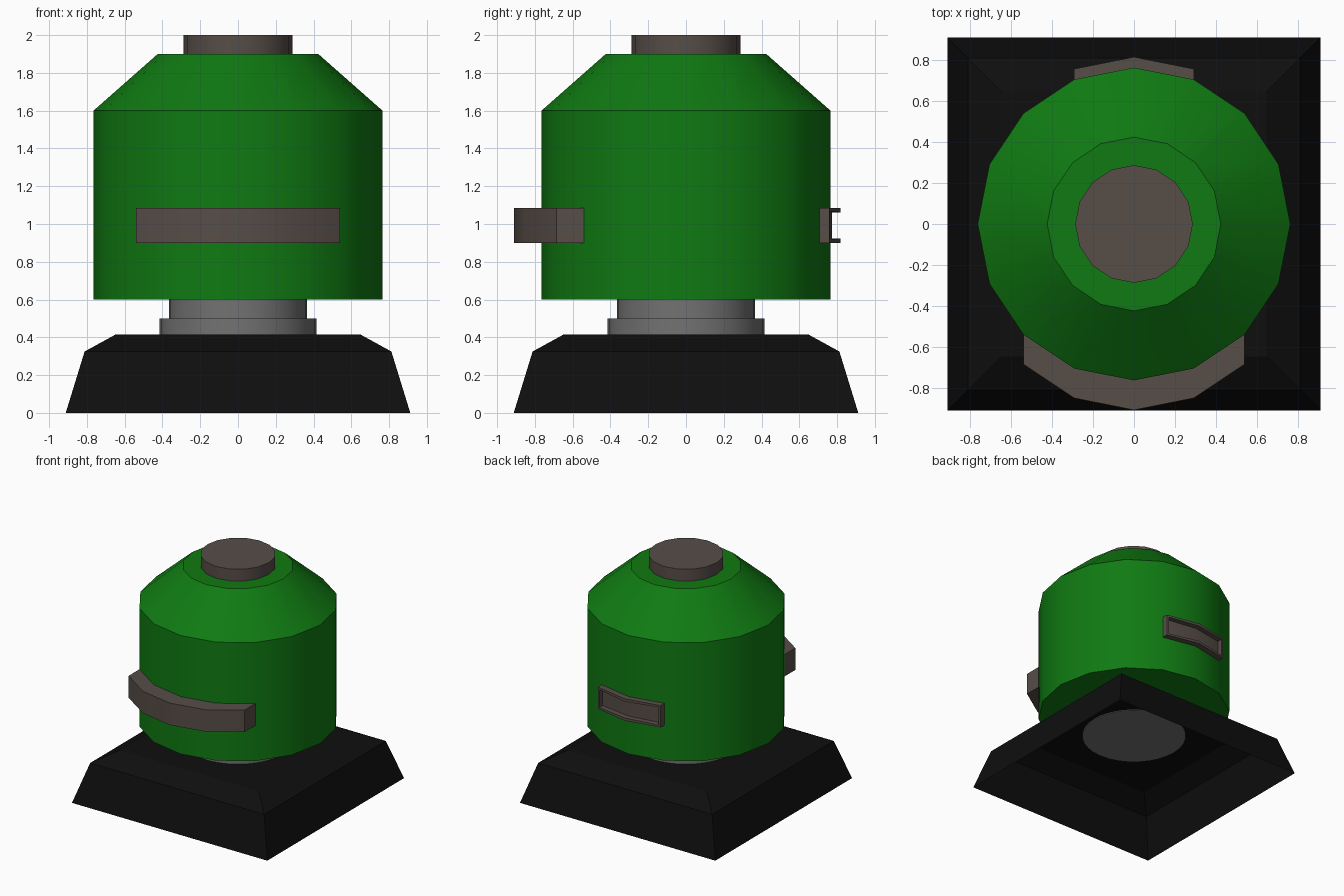
import bpy, bmesh, math
from mathutils import Vector

if "Cube" in bpy.data.objects:
    bpy.data.objects.remove(bpy.data.objects["Cube"])


def material(name, rgb):
    m = bpy.data.materials.new(name)
    m.diffuse_color = (*rgb, 1)
    m.use_nodes = True
    m.node_tree.nodes["Principled BSDF"].inputs["Base Color"].default_value = m.diffuse_color
    return m


GREEN = material("green", (0.005, 0.195, 0.006))
BROWN = material("brown", (0.095, 0.074, 0.064))
BLACK = material("black", (0.0045, 0.0045, 0.0045))
GREY = material("grey", (0.17, 0.17, 0.17))


def finish(bm, name, mat, smooth=True, normals=True):
    if normals:
        bmesh.ops.recalc_face_normals(bm, faces=bm.faces)
    me = bpy.data.meshes.new(name)
    bm.to_mesh(me)
    bm.free()
    me.materials.append(mat)
    ob = bpy.data.objects.new(name, me)
    bpy.context.collection.objects.link(ob)
    if smooth:
        bpy.ops.object.select_all(action='DESELECT')
        ob.select_set(True)
        bpy.context.view_layer.objects.active = ob
        bpy.ops.object.shade_smooth_by_angle(angle=math.radians(30))
    return ob


def stack(name, mat, profile, n, turn=0.0, bottom=True, smooth=True):
    """Rings of (radius, z) joined into a solid with n sides."""
    bm = bmesh.new()
    rings = [[bm.verts.new((r * math.cos(turn + math.tau * i / n),
                            r * math.sin(turn + math.tau * i / n), z))
              for i in range(n)] for r, z in profile]
    for a, b in zip(rings, rings[1:]):
        for i in range(n):
            j = (i + 1) % n
            bm.faces.new((a[i], a[j], b[j], b[i]))
    bm.faces.new(rings[-1])
    if bottom:
        bm.faces.new(rings[0][::-1])
    return finish(bm, name, mat, smooth)


def curved_block(name, side, half_steps, depth, recess=None):
    """Block that follows the body's sides, pushed out along y."""
    bm = bmesh.new()
    angles = [math.tau * k / 16 for k in range(-half_steps, half_steps + 1)]
    inner = [(R * math.sin(a), side * R * math.cos(a)) for a in angles]
    outline = inner + [(x, y + side * depth) for x, y in reversed(inner)]
    m, n = len(inner), len(outline)
    lo = [bm.verts.new((x, y, 0.90)) for x, y in outline]
    hi = [bm.verts.new((x, y, 1.085)) for x, y in outline]
    outer = []
    for i in range(n):
        j = (i + 1) % n
        f = bm.faces.new((lo[i], lo[j], hi[j], hi[i]))
        if m <= i < n - 1:
            outer.append(f)
    # top and bottom as strips of quads
    for i in range(m - 1):
        for v in (lo, hi):
            bm.faces.new((v[i], v[i + 1], v[n - 2 - i], v[n - 1 - i]))
    bmesh.ops.recalc_face_normals(bm, faces=bm.faces)
    if recess:
        # rim, then a hollow pushed back to the body
        bmesh.ops.inset_region(bm, faces=outer, thickness=0.024)
        bmesh.ops.inset_region(bm, faces=outer, thickness=0.0005)
        vs = list({v for f in outer for v in f.verts})
        bmesh.ops.translate(bm, verts=vs, vec=Vector((0, -side * recess, 0)))
    return finish(bm, name, BROWN, normals=False)


R = 0.765
Q = math.sqrt(2)

# Hollow square foot, open underneath
stack("base", BLACK, [(0.912 * Q, 0), (0.812 * Q, 0.325), (0.648 * Q, 0.415)],
      4, math.pi / 4, bottom=False, smooth=False)

# Stepped neck between foot and body
stack("neck", GREY, [(0.415, 0.41), (0.415, 0.5), (0.366, 0.5), (0.366, 0.61)], 32)

# Thin rim of the neck showing inside the foot
bm = bmesh.new()
rings = [[bm.verts.new((r * math.cos(math.tau * i / 32),
                        r * math.sin(math.tau * i / 32), 0.408))
          for i in range(32)] for r in (0.415, 0.4)]
for i in range(32):
    j = (i + 1) % 32
    bm.faces.new((rings[0][i], rings[1][i], rings[1][j], rings[0][j]))
finish(bm, "neck_rim", GREY, smooth=False, normals=False)

# Sixteen-sided body with sloping shoulder, and its cap
stack("body", GREEN, [(R, 0.6), (R, 1.6), (0.425, 1.9)], 16)
stack("cap", BROWN, [(0.288, 1.89), (0.288, 2.0)], 16)

# Front band and hollow rear vent
curved_block("front_band", -1, 2, 0.145)
curved_block("rear_vent", 1, 1, 0.052, recess=0.045)
